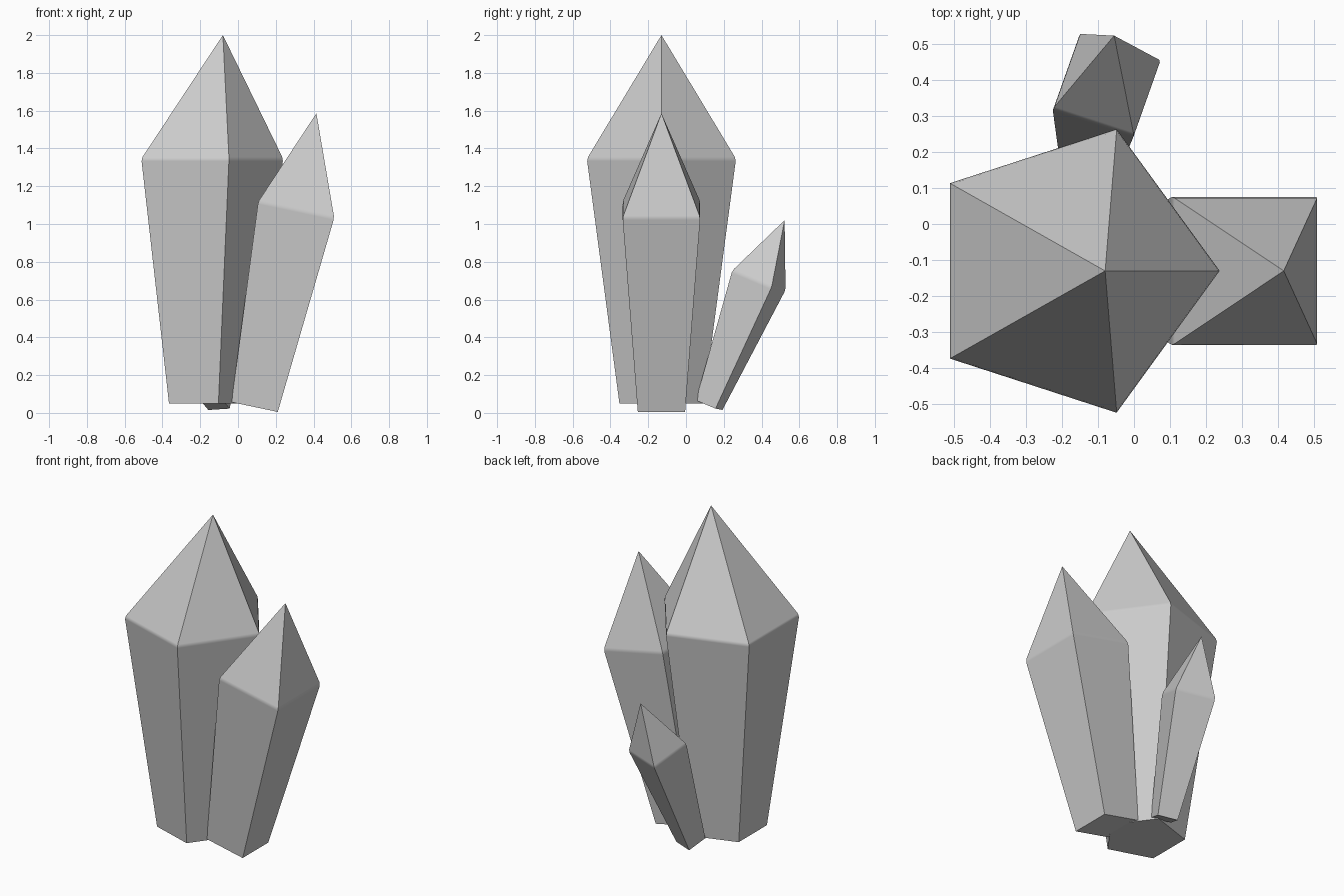
import bpy, bmesh, math
from mathutils import Vector

if "Cube" in bpy.data.objects:
    bpy.data.objects.remove(bpy.data.objects["Cube"])


def crystal(name, sides, base, shoulder, apex, r_base, r_shoulder, toward):
    """Tapered prism from base to shoulder, closed by a pointed cap.
    'toward' is the direction of the first corner around the axis."""
    base, shoulder, apex = Vector(base), Vector(shoulder), Vector(apex)
    axis = (shoulder - base).normalized()
    u = Vector(toward)
    u = (u - axis * u.dot(axis)).normalized()
    v = axis.cross(u)

    def ring(centre, r):
        return [centre + r * (math.cos(a) * u + math.sin(a) * v)
                for a in (2 * math.pi * i / sides for i in range(sides))]

    low, mid = ring(base, r_base), ring(shoulder, r_shoulder)
    # Narrow bevel band around the shoulder
    t = 0.012
    below = [m + (l - m).normalized() * t for l, m in zip(low, mid)]
    above = [m + (apex - m).normalized() * t for m in mid]

    bm = bmesh.new()
    rings = [[bm.verts.new(p) for p in pts] for pts in (low, below, above)]
    tip = bm.verts.new(apex)
    bm.faces.new(rings[0][::-1])
    for i in range(sides):
        j = (i + 1) % sides
        for a, b in zip(rings, rings[1:]):
            bm.faces.new((a[i], a[j], b[j], b[i]))
        bm.faces.new((rings[-1][i], rings[-1][j], tip))
    bmesh.ops.recalc_face_normals(bm, faces=bm.faces)
    mesh = bpy.data.meshes.new(name)
    bm.to_mesh(mesh)
    bm.free()

    obj = bpy.data.objects.new(name, mesh)
    bpy.context.collection.objects.link(obj)
    bpy.ops.object.select_all(action='DESELECT')
    obj.select_set(True)
    bpy.context.view_layer.objects.active = obj
    bpy.ops.object.shade_smooth_by_angle(angle=math.radians(30))
    # Keep the large facets flat; only the bevel band blends
    wn = obj.modifiers.new("flat_facets", 'WEIGHTED_NORMAL')
    wn.keep_sharp = True
    wn.weight = 100
    return obj


# Tall five-sided crystal, upright with an off-centre tip
crystal("main_crystal", 5, (-0.176, -0.13, 0.05), (-0.176, -0.13, 1.345),
        (-0.08, -0.13, 2.0), 0.234, 0.415, (1, 0, 0))

# Four-sided crystal leaning right
tilt = math.radians(11.9)
crystal("right_crystal", 4, (0.088, -0.13, 0.031), (0.308, -0.13, 1.075),
        (0.415, -0.13, 1.586), 0.177, 0.291,
        (math.cos(tilt), 1, -math.sin(tilt)))

# Small four-sided crystal leaning back
crystal("back_crystal", 4, (-0.119, 0.1225, 0.041), (-0.076, 0.386, 0.702),
        (-0.055, 0.522, 1.02), 0.084, 0.168, (-0.149, -0.062, 0.05))
